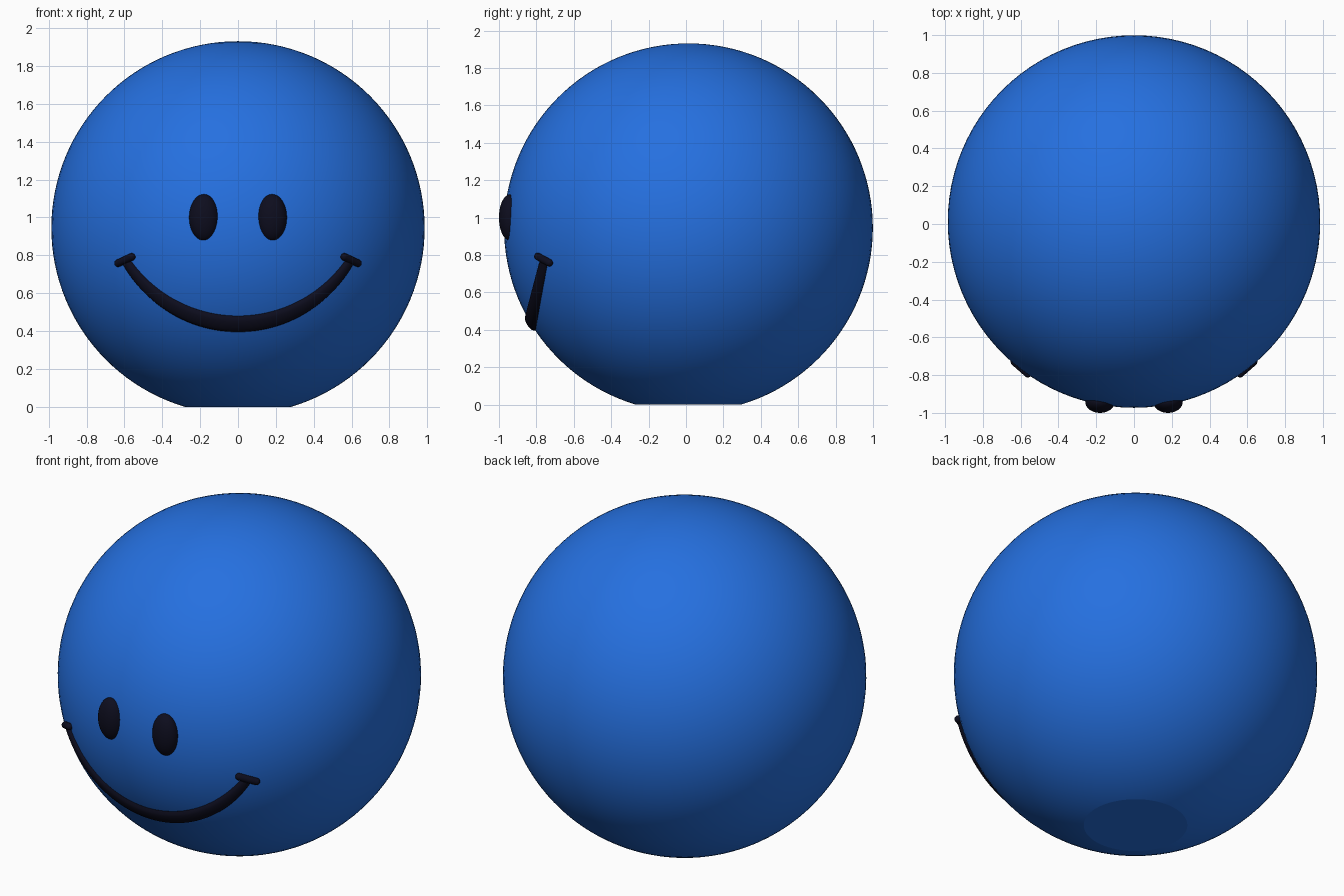
import bpy, bmesh, math
from mathutils import Vector

if "Cube" in bpy.data.objects:
    bpy.data.objects.remove(bpy.data.objects["Cube"])

R = 0.986
C = Vector((0, 0.013, 0.945))


def material(name, rgb):
    m = bpy.data.materials.new(name)
    m.diffuse_color = (*rgb, 1)
    m.use_nodes = True
    m.node_tree.nodes["Principled BSDF"].inputs["Base Color"].default_value = m.diffuse_color
    return m


BLUE = material("blue", (0.0185, 0.162, 0.745))
BLACK = material("near_black", (0.004, 0.004, 0.013))


def finish(name, bm, mat, angle=40):
    bmesh.ops.recalc_face_normals(bm, faces=bm.faces[:])
    me = bpy.data.meshes.new(name)
    bm.to_mesh(me)
    bm.free()
    me.materials.append(mat)
    ob = bpy.data.objects.new(name, me)
    bpy.context.collection.objects.link(ob)
    bpy.ops.object.select_all(action='DESELECT')
    ob.select_set(True)
    bpy.context.view_layer.objects.active = ob
    bpy.ops.object.shade_smooth_by_angle(angle=math.radians(angle))
    return ob


def on_ball(x, z, lift=0.0):
    """Point on the front of the ball, raised along its normal."""
    dz = z - C.z
    n = Vector((x, -math.sqrt(R * R - x * x - dz * dz), dz)) / R
    return C + n * (R + lift)


def tube(bm, rings):
    """Skin a list of closed point rings and cap both ends."""
    loops = [[bm.verts.new(p) for p in ring] for ring in rings]
    for a, b in zip(loops, loops[1:]):
        for i in range(len(a)):
            j = (i + 1) % len(a)
            bm.faces.new((a[i], a[j], b[j], b[i]))
    bm.faces.new(loops[0][::-1])
    bm.faces.new(loops[-1])


# Ball with a flat standing face
bm = bmesh.new()
bmesh.ops.create_uvsphere(bm, u_segments=96, v_segments=64, radius=R)
bmesh.ops.translate(bm, verts=bm.verts[:], vec=C)
bmesh.ops.bisect_plane(bm, geom=bm.verts[:] + bm.edges[:] + bm.faces[:],
                       plane_co=(0, 0, 0), plane_no=(0, 0, -1), clear_outer=True)
rim = [e for e in bm.edges if e.is_boundary]
bmesh.ops.contextual_create(bm, geom=rim)
finish("ball", bm, BLUE, 15)

# Oval eyes
for side, s in (("left", -1), ("right", 1)):
    bm = bmesh.new()
    bmesh.ops.create_uvsphere(bm, u_segments=32, v_segments=20, radius=1)
    for v in bm.verts:
        v.co = Vector((v.co.x * 0.078 + s * 0.18, v.co.y * 0.058 - 0.942, v.co.z * 0.123 + 1.0))
    finish("eye_" + side, bm, BLACK)

# Tapered smile between a lower and an upper arc, hugging the ball
rings = []
for i in range(49):
    u = -1 + i / 24
    a = u * 1.07
    low = Vector((0.692 * math.sin(a), 1.087 - 0.692 * math.cos(a)))
    b = u * 0.945
    up = Vector((0.695 * math.sin(b), 1.175 - 0.695 * math.cos(b)))
    ring = []
    for k in range(9):
        t = k / 8
        p = low.lerp(up, t)
        ring.append(on_ball(p.x, p.y, 0.02 * math.sqrt(max(0, 1 - (2 * t - 1) ** 2))))
    for p in (up, low):
        ring.append(on_ball(p.x, p.y, -0.02))
    rings.append(ring)
bm = bmesh.new()
tube(bm, rings)
finish("smile", bm, BLACK)

# Short round-ended creases at the mouth corners
for side, s in (("left", -1), ("right", 1)):
    p0 = on_ball(s * 0.557, 0.793, 0.008)
    p1 = on_ball(s * 0.628, 0.76, 0.008)
    d = (p1 - p0).normalized()
    e1 = d.cross(Vector((0, 0, 1))).normalized()
    e2 = d.cross(e1)
    rings = []
    for base, start, end in ((p0, -88, 0), (p1, 0, 88)):
        for k in range(6):
            th = math.radians(start + (end - start) * k / 5)
            c, r = base + d * 0.02 * math.sin(th), 0.02 * math.cos(th)
            rings.append([c + (e1 * math.cos(q) + e2 * math.sin(q)) * r
                          for q in (j * math.tau / 16 for j in range(16))])
    bm = bmesh.new()
    tube(bm, rings)
    finish("smile_corner_" + side, bm, BLACK)
